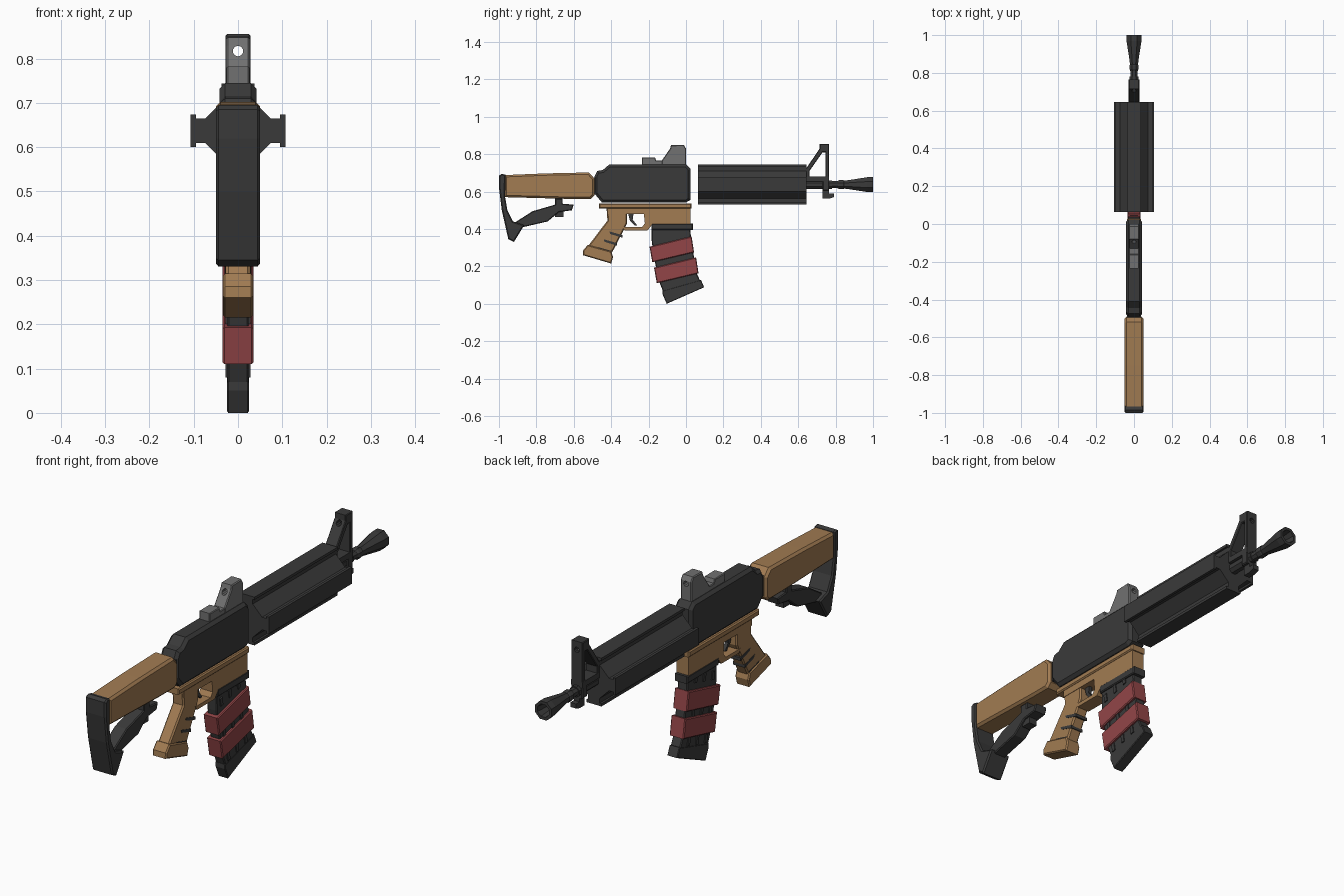
import bpy, bmesh, math
from mathutils import Matrix, Vector

cube = bpy.data.objects.get("Cube")
if cube:
    bpy.data.objects.remove(cube, do_unlink=True)


def material(name, r, g, b):
    m = bpy.data.materials.new(name)
    m.use_nodes = True
    m.diffuse_color = (r, g, b, 1)
    m.node_tree.nodes["Principled BSDF"].inputs["Base Color"].default_value = (r, g, b, 1)
    return m


DARK = material("charcoal", .042, .042, .042)
TAN = material("tan", .36, .2, .085)
RED = material("dull red", .29, .06, .064)
GRAY = material("mid gray", .165, .165, .165)


def make_object(name, bm, mat):
    bmesh.ops.recalc_face_normals(bm, faces=bm.faces)
    mesh = bpy.data.meshes.new(name)
    bm.to_mesh(mesh)
    bm.free()
    mesh.materials.append(mat)
    ob = bpy.data.objects.new(name, mesh)
    bpy.context.collection.objects.link(ob)
    return ob


def side_prism(name, outline, half, mat, chamfer=0.0, x=0.0):
    """Extrude a (y, z) outline across x; chamfer the two side rims."""
    bm = bmesh.new()
    face = bm.faces.new([bm.verts.new((x - half, y, z)) for y, z in outline])
    ext = bmesh.ops.extrude_face_region(bm, geom=[face])
    moved = [v for v in ext["geom"] if isinstance(v, bmesh.types.BMVert)]
    bmesh.ops.translate(bm, vec=(2 * half, 0, 0), verts=moved)
    if chamfer:
        rims = [e for e in bm.edges if abs(e.verts[0].co.x - e.verts[1].co.x) < 1e-6]
        bmesh.ops.bevel(bm, geom=rims, offset=chamfer, segments=1, affect='EDGES')
    return make_object(name, bm, mat)


def box(name, y0, y1, z0, z1, half, mat, chamfer=0.0, x=0.0):
    return side_prism(name, [(y0, z0), (y1, z0), (y1, z1), (y0, z1)], half, mat, chamfer, x)


def lathe(name, profile, z, mat, sides=8):
    """Spin a (y, radius) profile about the barrel axis."""
    bm = bmesh.new()
    rings = []
    for y, r in profile:
        angles = [math.tau * (i + .5) / sides for i in range(sides)]
        rings.append([bm.verts.new((r * math.cos(a), y, z + r * math.sin(a))) for a in angles])
    for a, b in zip(rings, rings[1:]):
        for i in range(sides):
            j = (i + 1) % sides
            bm.faces.new((a[i], a[j], b[j], b[i]))
    bm.faces.new(rings[0])
    bm.faces.new(rings[-1])
    return make_object(name, bm, mat)


def cut(ob, cutter):
    mod = ob.modifiers.new("sight hole", 'BOOLEAN')
    mod.object = cutter
    mod.operation = 'DIFFERENCE'
    mod.solver = 'EXACT'


# Shoulder stock
side_prism("stock", [(-.97, .57), (-.6, .56), (-.51, .56), (-.49, .58), (-.49, .67),
                     (-.52, .702), (-.75, .697), (-.97, .688)], .05, TAN, .01)
side_prism("butt_plate", [(-1, .685), (-.985, .695), (-.965, .69), (-.967, .57), (-.955, .5),
                          (-.925, .44), (-.865, .42), (-.92, .33), (-.95, .345),
                          (-.985, .5), (-1, .62)], .05, DARK, .006)
side_prism("stock_strut", [(-.93, .425), (-.82, .495), (-.7, .53), (-.7, .562), (-.66, .562),
                           (-.66, .535), (-.6, .53), (-.61, .5), (-.68, .49),
                           (-.74, .44), (-.87, .41)], .03, DARK, .004)
box("strut_latch", -.7, -.655, .465, .5, .02, DARK)

# Receiver
side_prism("receiver", [(-.49, .59), (-.45, .542), (0, .542), (.025, .555), (.025, .72),
                        (0, .745), (-.41, .745), (-.445, .715), (-.475, .71),
                        (-.49, .68)], .042, DARK, .013)
box("receiver_neck", -.52, -.48, .585, .675, .036, DARK)
box("lower_rail", -.465, .03, .51, .537, .036, TAN, .005)
side_prism("lower_frame", [(-.42, .515), (-.42, .48), (-.225, .48), (-.22, .43), (-.235, .41),
                           (-.34, .41), (-.33, .393), (-.205, .393), (-.18, .425),
                           (.025, .425), (.025, .515)], .03, TAN)
side_prism("trigger", [(-.31, .485), (-.28, .485), (-.285, .45), (-.262, .42),
                       (-.275, .418), (-.3, .445)], .008, DARK)

# Pistol grip with slanted side grooves
side_prism("grip", [(-.425, .515), (-.315, .485), (-.315, .43), (-.33, .4), (-.4, .265),
                    (-.53, .3), (-.42, .445)], .028, TAN, .006)
side_prism("grip_foot", [(-.4, .28), (-.39, .25), (-.4, .215), (-.552, .26), (-.55, .285),
                         (-.525, .315)], .034, TAN, .005)
for i in range(3):
    y, z = -.375 - .03 * i, .37 - .042 * i
    side_prism("grip_groove", [(y - .035, z + .017), (y + .035, z - .003), (y + .035, z - .017),
                               (y - .03, z + .003)], .0295, DARK)

# Curved magazine
side_prism("magazine", [(-.185, .43), (.02, .43), (.028, .34), (.058, .16), (.08, .115),
                        (-.12, .06), (-.14, .11), (-.168, .23), (-.183, .33)], .024, DARK, .004)
side_prism("magazine_base", [(-.125, .07), (.08, .128), (.097, .088), (-.103, 0),
                             (-.125, .05)], .025, DARK, .003)
box("magazine_collar", -.185, .037, .395, .428, .032, DARK, .004)
for i in range(2):
    dy, dz = .024 * i, -.112 * i
    band = [(-.195, .305), (.03, .36), (.043, .275), (-.18, .222)]
    side_prism("magazine_band", [(y + dy, z + dz) for y, z in band], .035, RED, .004)
for row, (y, z) in enumerate([(-.15, .36), (-.13, .215), (-.1, .1)]):
    for k in range(3):
        cy, cz = y + .06 * k, z + .016 * k
        side_prism("magazine_rib", [(cy - .008, cz - .02), (cy + .008, cz - .016),
                                    (cy + .002, cz + .02), (cy - .014, cz + .016)], .028, DARK)

# Four-railed handguard, one quarter of the section turned around the barrel axis
AXIS = .637
quarter = [(.107, -.037), (.107, .037), (.095, .037), (.095, .028), (.074, .028),
           (.028, .074), (.028, .095), (.037, .095)]
section = []
for turn in range(4):
    rot = Matrix.Rotation(turn * math.pi / 2, 2)
    section += [rot @ Vector(p) for p in quarter]
bm = bmesh.new()
end = bm.faces.new([bm.verts.new((p.x, .063, AXIS + p.y)) for p in section])
ext = bmesh.ops.extrude_face_region(bm, geom=[end])
bmesh.ops.translate(bm, vec=(0, .582, 0),
                    verts=[v for v in ext["geom"] if isinstance(v, bmesh.types.BMVert)])
make_object("handguard", bm, DARK)

# Barrel and hollow flared muzzle
lathe("barrel", [(.63, .025), (.78, .025), (.78, .02), (.85, .02)], AXIS, DARK)
lathe("muzzle", [(.81, .021), (.82, .026), (.84, .026), (.845, .023), (.87, .026), (.97, .043),
                 (1, .043), (1, .03), (.93, .022)], AXIS, DARK)

# Front sight tower
tower = side_prism("front_sight", [(.64, .665), (.64, .72), (.715, .83), (.715, .855),
                                   (.765, .855), (.765, .665), (.745, .665), (.745, .81),
                                   (.73, .81), (.66, .71), (.66, .665)], .028, DARK, .003)
box("sight_base", .635, .765, .655, .68, .028, DARK)
box("barrel_clamp", .73, .765, .605, .67, .028, DARK, .004)
side_prism("sling_lug", [(.73, .61), (.765, .61), (.765, .59), (.79, .59), (.79, .57),
                         (.765, .562), (.73, .562)], .014, DARK)

# Rear sight
rear = side_prism("rear_sight", [(-.13, .74), (-.13, .765), (-.085, .83), (-.08, .848),
                                 (-.012, .85), (0, .83), (0, .74)], .027, GRAY, .004)
side_prism("rear_sight_rail", [(-.235, .74), (-.235, .782), (-.165, .782), (-.16, .765),
                               (-.1, .765), (-.1, .74)], .026, GRAY, .003)

# Aiming hole through both sights
cutter = lathe("sight_hole_cutter", [(-.3, .012), (.9, .012)], .817, GRAY, 10)
cutter.hide_render = True
cutter.hide_viewport = True
cut(tower, cutter)
cut(rear, cutter)
